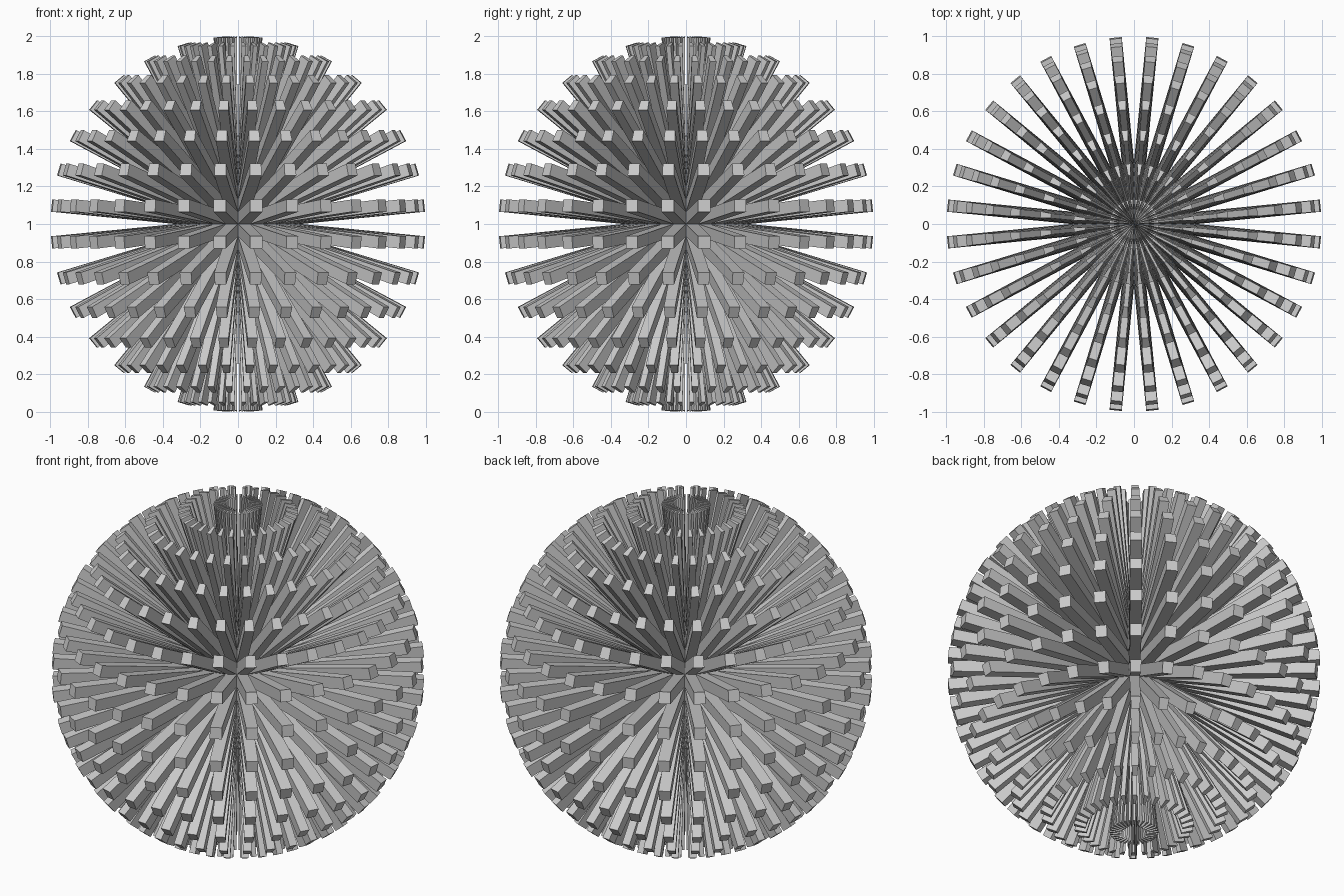
import bpy, bmesh

if "Cube" in bpy.data.objects:
    bpy.data.objects.remove(bpy.data.objects["Cube"])

R = 0.3344       # core sphere radius
D = 2 * R        # spike length

# core sphere: 32 segments, 16 rings
bm = bmesh.new()
bmesh.ops.create_uvsphere(bm, u_segments=32, v_segments=16, radius=R)
bm.normal_update()

# push every face straight out along its own normal to form the spikes
ext = bmesh.ops.extrude_discrete_faces(bm, faces=bm.faces[:])
bm.normal_update()
for f in ext["faces"]:
    offset = f.normal * D
    for v in f.verts:
        v.co += offset

# stand the ball on the ground
bmesh.ops.translate(bm, verts=bm.verts[:], vec=(0, 0, 1))
mesh = bpy.data.meshes.new("spiked_ball")
bm.to_mesh(mesh)
bm.free()
ball = bpy.data.objects.new("spiked_ball", mesh)
bpy.context.collection.objects.link(ball)
